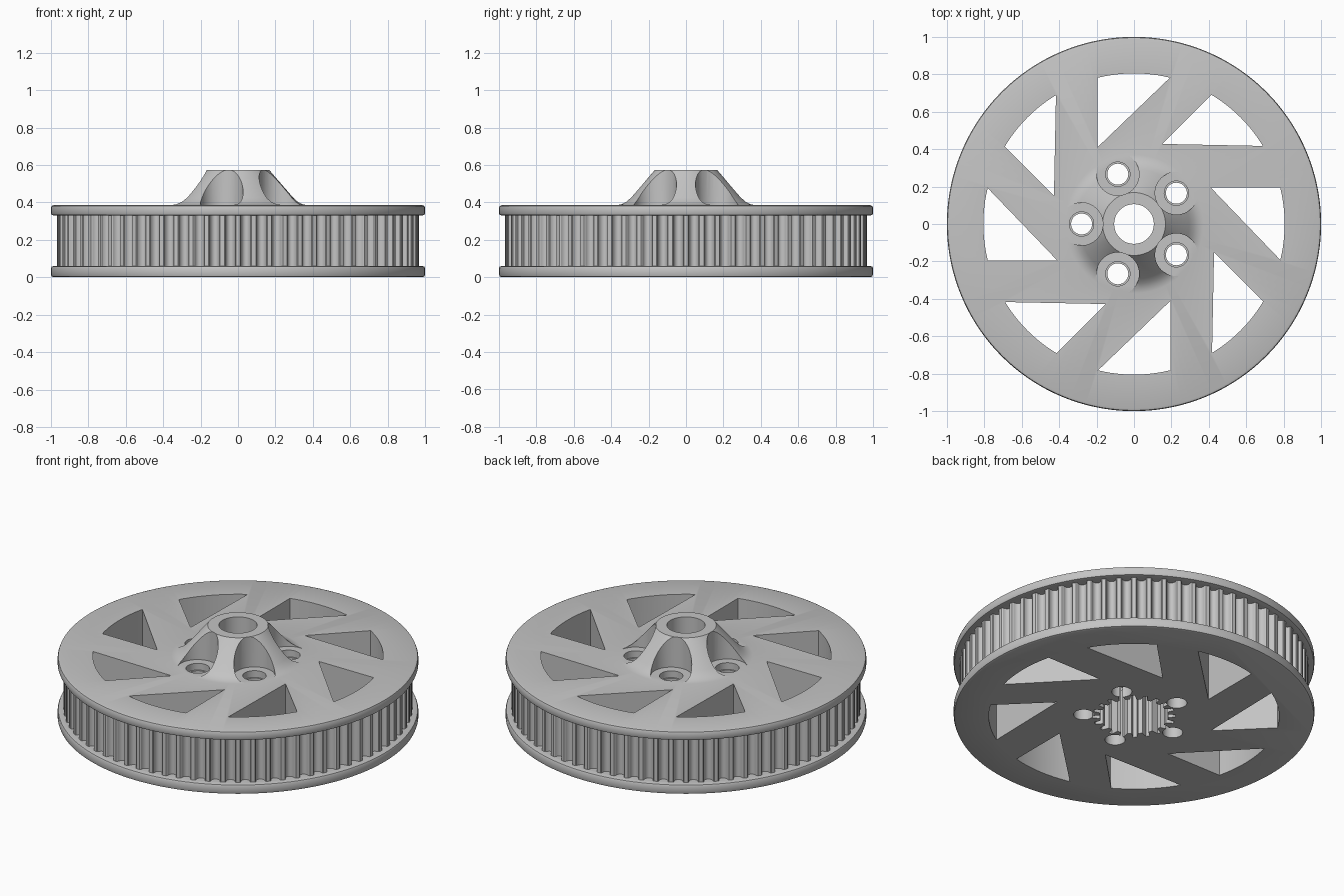
import bpy
import bmesh
from math import cos, sin, pi, radians, sqrt

if "Cube" in bpy.data.objects:
    bpy.data.objects.remove(bpy.data.objects["Cube"], do_unlink=True)

grey = bpy.data.materials.new("plain grey")
grey.use_nodes = True
grey.diffuse_color = (0.55, 0.55, 0.55, 1)
grey.node_tree.nodes["Principled BSDF"].inputs["Base Color"].default_value = (0.55, 0.55, 0.55, 1)


def to_object(name, bm):
    bmesh.ops.recalc_face_normals(bm, faces=bm.faces)
    mesh = bpy.data.meshes.new(name)
    bm.to_mesh(mesh)
    bm.free()
    mesh.materials.append(grey)
    obj = bpy.data.objects.new(name, mesh)
    bpy.context.collection.objects.link(obj)
    return obj


def prisms(name, outlines, z0, z1):
    """Extrude one or more flat outlines from z0 to z1."""
    bm = bmesh.new()
    for outline in outlines:
        low = [bm.verts.new((x, y, z0)) for x, y in outline]
        high = [bm.verts.new((x, y, z1)) for x, y in outline]
        bm.faces.new(low[::-1])
        bm.faces.new(high)
        for i in range(len(low)):
            j = (i + 1) % len(low)
            bm.faces.new((low[i], low[j], high[j], high[i]))
    return to_object(name, bm)


def lathe(name, profile, steps=144):
    """Revolve (radius, height) points and cap both ends."""
    bm = bmesh.new()
    rings = [[bm.verts.new((r * cos(2 * pi * i / steps), r * sin(2 * pi * i / steps), z))
              for i in range(steps)] for r, z in profile]
    for a, b in zip(rings, rings[1:]):
        for i in range(steps):
            j = (i + 1) % steps
            bm.faces.new((a[i], a[j], b[j], b[i]))
    bm.faces.new(rings[0][::-1])
    bm.faces.new(rings[-1])
    return to_object(name, bm)


def circle(r, cx=0, cy=0, n=40):
    return [(cx + r * cos(2 * pi * i / n), cy + r * sin(2 * pi * i / n)) for i in range(n)]


def turned(points, angle):
    c, s = cos(angle), sin(angle)
    return [(x * c - y * s, x * s + y * c) for x, y in points]


def polar_outline(pattern, teeth):
    """Repeat (fraction of pitch, radius) points around a circle."""
    return [(r * cos(2 * pi * (k + f) / teeth), r * sin(2 * pi * (k + f) / teeth))
            for k in range(teeth) for f, r in pattern]


def combine(target, other, operation):
    mod = target.modifiers.new(operation, 'BOOLEAN')
    mod.operation = operation
    mod.solver = 'EXACT'
    mod.object = other
    bpy.context.view_layer.objects.active = target
    bpy.ops.object.modifier_apply(modifier=mod.name)
    bpy.data.objects.remove(other, do_unlink=True)


# Toothed belt rim with round-bottomed grooves
groove = [(0.5 + 0.31 * cos(pi * t / 8), 0.962 - 0.032 * sin(pi * t / 8)) for t in range(8, -1, -1)]
tooth = [(0.13, 0.967)] + groove + [(0.87, 0.967)]
pulley = prisms("toothed_pulley", [polar_outline(tooth, 72)], 0.03, 0.355)

# Flanges with rounded rims, the upper one carrying the conical hub
lower = lathe("lower_flange", [(0.985, 0), (0.996, 0.004), (1, 0.015), (1, 0.048),
                               (0.996, 0.057), (0.985, 0.06)])
upper = lathe("upper_flange", [(0.985, 0.33), (0.996, 0.333), (1, 0.342), (1, 0.37),
                               (0.996, 0.381), (0.985, 0.385), (0.37, 0.385), (0.345, 0.39),
                               (0.32, 0.403), (0.295, 0.425), (0.18, 0.558), (0.168, 0.572)])
combine(pulley, lower, 'UNION')
combine(pulley, upper, 'UNION')

# Eight slanted windows: upright edge, outer arc, diagonal edge
R = 0.805
start, end = (-0.195, sqrt(R * R - 0.195 ** 2)), (0.192, sqrt(R * R - 0.192 ** 2))
a0, a1 = radians(104.02), radians(76.2)
arc = [(R * cos(a0 + (a1 - a0) * i / 12), R * sin(a0 + (a1 - a0) * i / 12)) for i in range(1, 12)]
window = [(-0.195, 0.41), end] + arc[::-1] + [start]
combine(pulley, prisms("window_cutter", [turned(window, k * pi / 4) for k in range(8)], -0.1, 0.8),
        'DIFFERENCE')

# Bolt seats scooped from the hub, with stepped bolt holes, and the centre bore
bolts = [(0.28 * cos(radians(36 + 72 * k)), 0.28 * sin(radians(36 + 72 * k))) for k in range(5)]
for radius, base in ((0.114, 0.386), (0.065, 0.345), (0.056, -0.1)):
    cutter = prisms("bolt_cutter", [circle(radius, x, y) for x, y in bolts], base, 0.8)
    combine(pulley, cutter, 'DIFFERENCE')
combine(pulley, prisms("bore_cutter", [circle(0.106, n=64)], -0.1, 0.8), 'DIFFERENCE')

# Splined socket in the underside
spline = [(0.0, 0.19), (0.4, 0.19), (0.55, 0.231), (0.85, 0.231)]
combine(pulley, prisms("socket_cutter", [polar_outline(spline, 20)], -0.1, 0.31), 'DIFFERENCE')

# Smooth curved walls, crisp edges
bpy.ops.object.select_all(action='DESELECT')
pulley.select_set(True)
bpy.context.view_layer.objects.active = pulley
bpy.ops.object.shade_smooth_by_angle(angle=radians(30))
